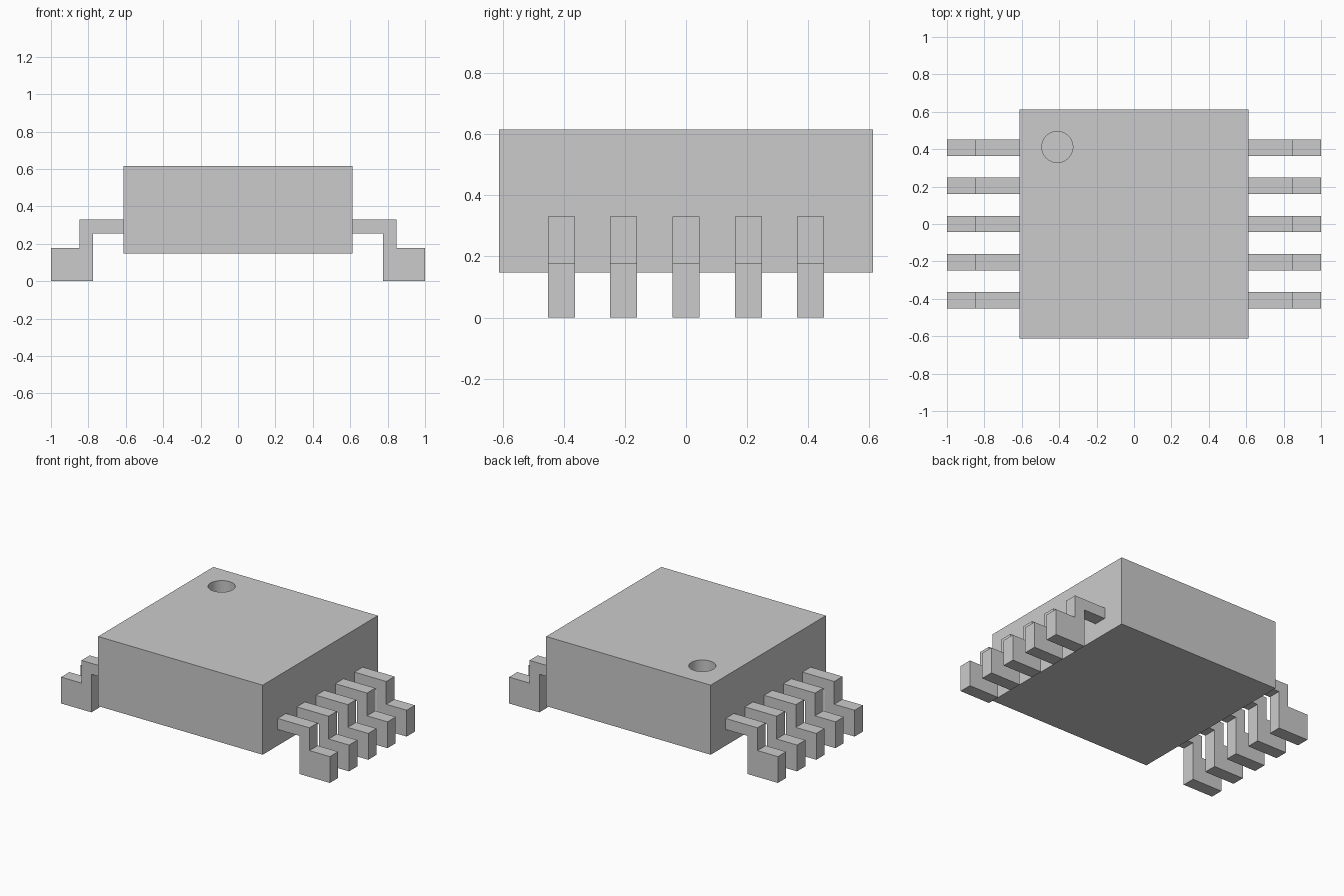
import bpy, bmesh, math

if "Cube" in bpy.data.objects:
    bpy.data.objects.remove(bpy.data.objects["Cube"])

HALF, Z0, Z1 = 0.612, 0.147, 0.615


def finish(name, bm):
    bmesh.ops.recalc_face_normals(bm, faces=bm.faces)
    me = bpy.data.meshes.new(name)
    bm.to_mesh(me)
    bm.free()
    ob = bpy.data.objects.new(name, me)
    bpy.context.collection.objects.link(ob)
    return ob


def prism(name, profile, y, width):
    """Extrude an x-z profile along y, centred on the given y."""
    bm = bmesh.new()
    face = bm.faces.new([bm.verts.new((px, y - width / 2, pz)) for px, pz in profile])
    ext = bmesh.ops.extrude_face_region(bm, geom=[face])["geom"]
    bmesh.ops.translate(bm, vec=(0, width, 0),
                        verts=[g for g in ext if isinstance(g, bmesh.types.BMVert)])
    return finish(name, bm)


# Square package body
body = prism("package_body", [(-HALF, Z0), (HALF, Z0), (HALF, Z1), (-HALF, Z1)], 0, 2 * HALF)

# Round orientation dimple sunk into the top
depth = 0.1
bpy.ops.mesh.primitive_cylinder_add(vertices=48, radius=0.083, depth=2 * depth,
                                    location=(-0.41, 0.412, Z1))
cutter = bpy.context.object
cutter.name = "dimple_cutter"
cutter.hide_render = True
cutter.hide_viewport = False
cutter.display_type = 'WIRE'
cut = body.modifiers.new("dimple", 'BOOLEAN')
cut.operation = 'DIFFERENCE'
cut.solver = 'EXACT'
cut.object = cutter
bpy.ops.object.select_all(action='DESELECT')
body.select_set(True)
bpy.context.view_layer.objects.active = body
bpy.ops.object.modifier_apply(modifier=cut.name)
bpy.data.objects.remove(cutter)
bpy.ops.object.shade_smooth_by_angle(angle=math.radians(30))

# Stepped leads, five on each side
LEAD = [(HALF, 0.256), (0.775, 0.256), (0.775, 0), (1, 0),
        (1, 0.177), (0.848, 0.177), (0.848, 0.33), (HALF, 0.33)]
for side, sx in (("left", -1), ("right", 1)):
    for i in range(5):
        prism(f"{side}_lead_{i + 1}", [(sx * x, z) for x, z in LEAD], (i - 2) * 0.204, 0.088)
